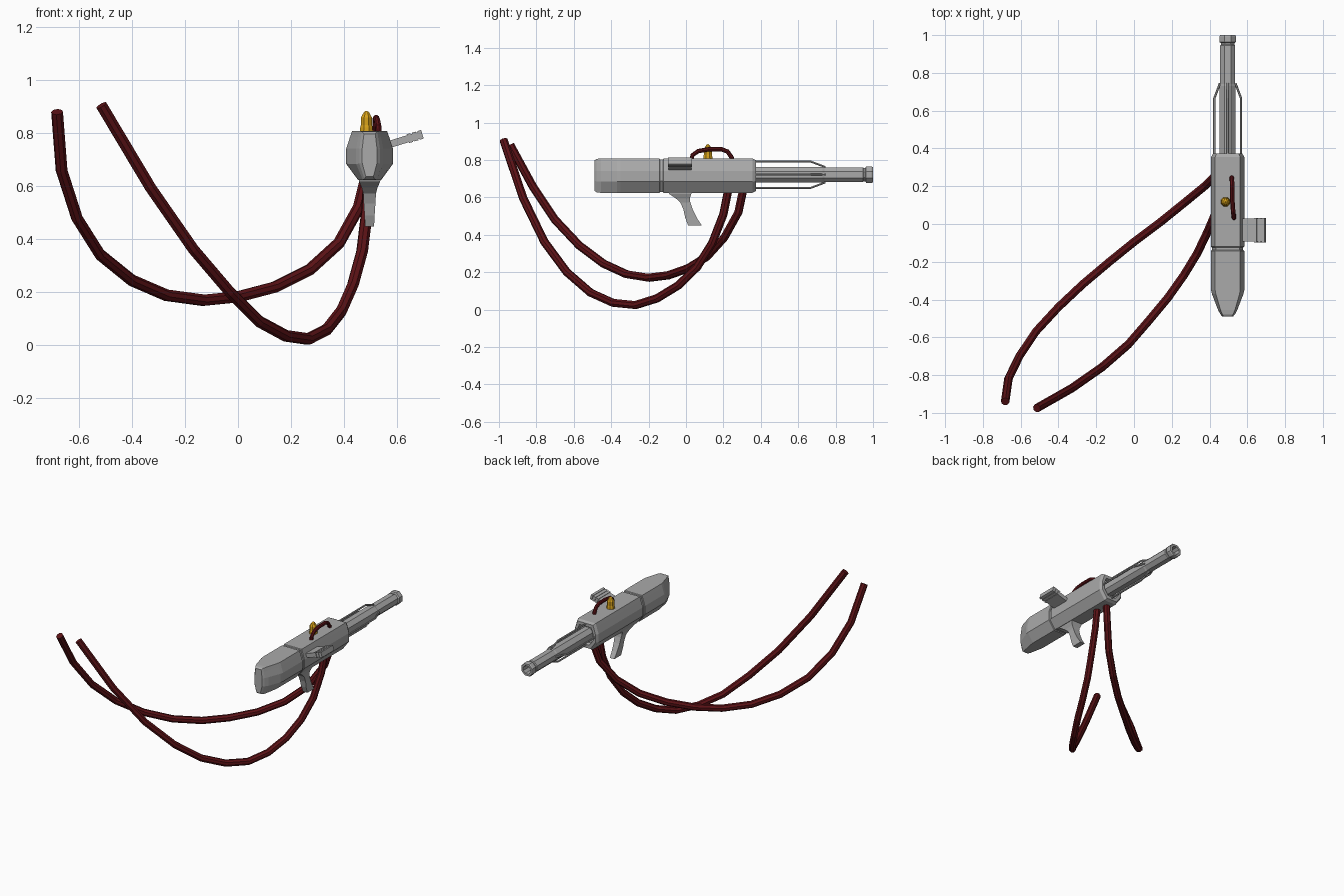
import bpy, bmesh, math
from mathutils import Matrix, Vector

if "Cube" in bpy.data.objects:
    bpy.data.objects.remove(bpy.data.objects["Cube"])


def material(name, rgb):
    m = bpy.data.materials.new(name)
    m.diffuse_color = (*rgb, 1)
    m.use_nodes = True
    m.node_tree.nodes["Principled BSDF"].inputs["Base Color"].default_value = m.diffuse_color
    return m


GREY = material("metal grey", (0.40, 0.40, 0.40))
RED = material("hose dark red", (0.105, 0.006, 0.008))
GOLD = material("cap amber", (0.68, 0.36, 0.01))
CX, CZ = 0.496, 0.721          # gun axis


def finish(name, bm, mat):
    bmesh.ops.recalc_face_normals(bm, faces=bm.faces)
    me = bpy.data.meshes.new(name)
    bm.to_mesh(me)
    bm.free()
    me.materials.append(mat)
    ob = bpy.data.objects.new(name, me)
    bpy.context.collection.objects.link(ob)
    return ob


def loft(name, rings, mat):
    """Skin a list of equal-length rings and cap both ends."""
    bm = bmesh.new()
    vs = [[bm.verts.new(p) for p in r] for r in rings]
    n = len(vs[0])
    for a, b in zip(vs, vs[1:]):
        for i in range(n):
            j = (i + 1) % n
            bm.faces.new((a[i], a[j], b[j], b[i]))
    bm.faces.new(vs[0])
    bm.faces.new(vs[-1])
    return finish(name, bm, mat)


def turned(name, profile, origin, axis, mat, sides=8):
    """Turned part: profile of (distance along axis, radius)."""
    rings = []
    for d, r in profile:
        ring = []
        for i in range(sides):
            a = 2 * math.pi * (i + 0.5) / sides
            u, v = r * math.cos(a), r * math.sin(a)
            p = Vector((u, d, v)) if axis == "Y" else Vector((u, v, d))
            ring.append(p + Vector(origin))
        rings.append(ring)
    return loft(name, rings, mat)


def hose(name, pts, radius, mat, res=2):
    cu = bpy.data.curves.new(name, "CURVE")
    cu.dimensions = "3D"
    cu.bevel_depth, cu.bevel_resolution, cu.use_fill_caps = radius, res, True
    sp = cu.splines.new("POLY")
    sp.points.add(len(pts) - 1)
    for q, p in zip(sp.points, pts):
        q.co = (*p, 1)
    sp.use_smooth = False
    cu.materials.append(mat)
    ob = bpy.data.objects.new(name, cu)
    bpy.context.collection.objects.link(ob)
    bpy.ops.object.select_all(action="DESELECT")
    ob.select_set(True)
    bpy.context.view_layer.objects.active = ob
    bpy.ops.object.convert(target="MESH")


# Body cross-section, right half from the top down: (half width, z)
HALF = [(0.066, 0.808), (0.074, 0.785), (0.088, 0.742), (0.088, 0.684), (0.044, 0.624)]


def section(y, sx=1.0, sz=1.0):
    pts = HALF + [(-x, z) for x, z in reversed(HALF)]
    return [(CX + x * sx, y, CZ + (z - CZ) * sz) for x, z in pts]


# Rear stock, narrow groove, receiver
loft("stock", [section(*s) for s in [
    (-0.49, 0.32, 0.88), (-0.478, 0.44, 0.97), (-0.455, 0.58), (-0.37, 0.95),
    (-0.35, 1.0), (-0.142, 1.0), (-0.138, 0.95, 0.95)]], GREY)
loft("stock_joint", [section(-0.145, 0.93, 0.94), section(-0.115, 0.93, 0.94)], GREY)
loft("receiver", [section(*s) for s in [
    (-0.124, 0.95, 0.95), (-0.12,), (0.355,), (0.373, 0.88, 0.9),
    (0.373, 0.68, 0.66), (0.35, 0.62, 0.6)]], GREY)

# Octagonal barrel with ringed, hollow muzzle
turned("barrel", [
    (0.33, 0.046), (0.73, 0.046), (0.74, 0.043), (0.945, 0.043), (0.95, 0.038),
    (0.958, 0.038), (0.963, 0.047), (0.993, 0.047), (1.0, 0.043),
    (1.0, 0.029), (0.93, 0.027)], (CX, 0, CZ), "Y", GREY)

# Four rods spaced around the barrel
for i in range(4):
    c, s = round(math.cos(i * math.pi / 2)), round(math.sin(i * math.pi / 2))
    path = [(0.34, 0.071), (0.665, 0.071), (0.745, 0.041)]
    hose(f"barrel_rod_{i + 1}", [(CX + c * r, y, CZ + s * r) for y, r in path],
         0.006, GREY, 1)

# Swept grip: (z, back y, front y, half width)
loft("grip", [[(CX - w, b, z), (CX + w, b, z), (CX + w, f, z), (CX - w, f, z)]
              for z, b, f, w in [
    (0.64, -0.10, 0.035, 0.042), (0.618, -0.09, 0.028, 0.040),
    (0.595, -0.055, 0.02, 0.030), (0.573, -0.03, 0.023, 0.024),
    (0.535, -0.014, 0.036, 0.022), (0.49, -0.004, 0.058, 0.019),
    (0.449, 0.012, 0.085, 0.017)]], GREY)


# Tilted side magazine with ribs at its outer end
def tilted_box(bm, u0, u1, wy, h):
    tilt = Matrix.Translation((0.585, -0.032, 0.762)) @ Matrix.Rotation(-math.radians(17), 4, "Y")
    size = Matrix.Translation(((u0 + u1) / 2, 0, 0)) @ Matrix.Diagonal((u1 - u0, wy, h, 1))
    bmesh.ops.create_cube(bm, size=1, matrix=tilt @ size)


bm = bmesh.new()
tilted_box(bm, -0.05, 0.112, 0.122, 0.027)
for k in range(3):
    tilted_box(bm, 0.058 + k * 0.021, 0.073 + k * 0.021, 0.13, 0.034)
finish("side_magazine", bm, GREY)

# Amber cap on top
turned("amber_cap", [(0.79, 0.028), (0.822, 0.025), (0.83, 0.023), (0.858, 0.023),
                     (0.878, 0.011), (0.884, 0.003)], (0.484, 0.117, 0), "Z", GOLD)

# Small hose looping over the receiver
hose("top_hose", [(0.53, 0.03, 0.79), (0.529, 0.034, 0.825), (0.525, 0.065, 0.847),
                  (0.521, 0.12, 0.857), (0.52, 0.19, 0.857), (0.519, 0.222, 0.845),
                  (0.518, 0.243, 0.815), (0.517, 0.252, 0.78)], 0.012, RED)

# Two long hanging hoses
hose("long_hose_shallow", [
    (-0.682, -0.94, 0.88), (-0.665, -0.82, 0.66), (-0.607, -0.70, 0.48),
    (-0.52, -0.57, 0.342), (-0.40, -0.44, 0.245), (-0.27, -0.318, 0.189),
    (-0.13, -0.20, 0.17), (0.0, -0.095, 0.183), (0.14, 0.01, 0.22),
    (0.27, 0.115, 0.285), (0.38, 0.205, 0.385), (0.455, 0.28, 0.52),
    (0.49, 0.31, 0.66)], 0.0225, RED)
hose("long_hose_deep", [
    (-0.515, -0.975, 0.905), (-0.33, -0.87, 0.595), (-0.168, -0.757, 0.362),
    (-0.03, -0.637, 0.20), (0.08, -0.51, 0.09), (0.18, -0.39, 0.036),
    (0.265, -0.27, 0.024), (0.335, -0.155, 0.06), (0.39, -0.04, 0.13),
    (0.433, 0.06, 0.228), (0.468, 0.14, 0.355), (0.487, 0.20, 0.51),
    (0.495, 0.23, 0.66)], 0.0225, RED)
